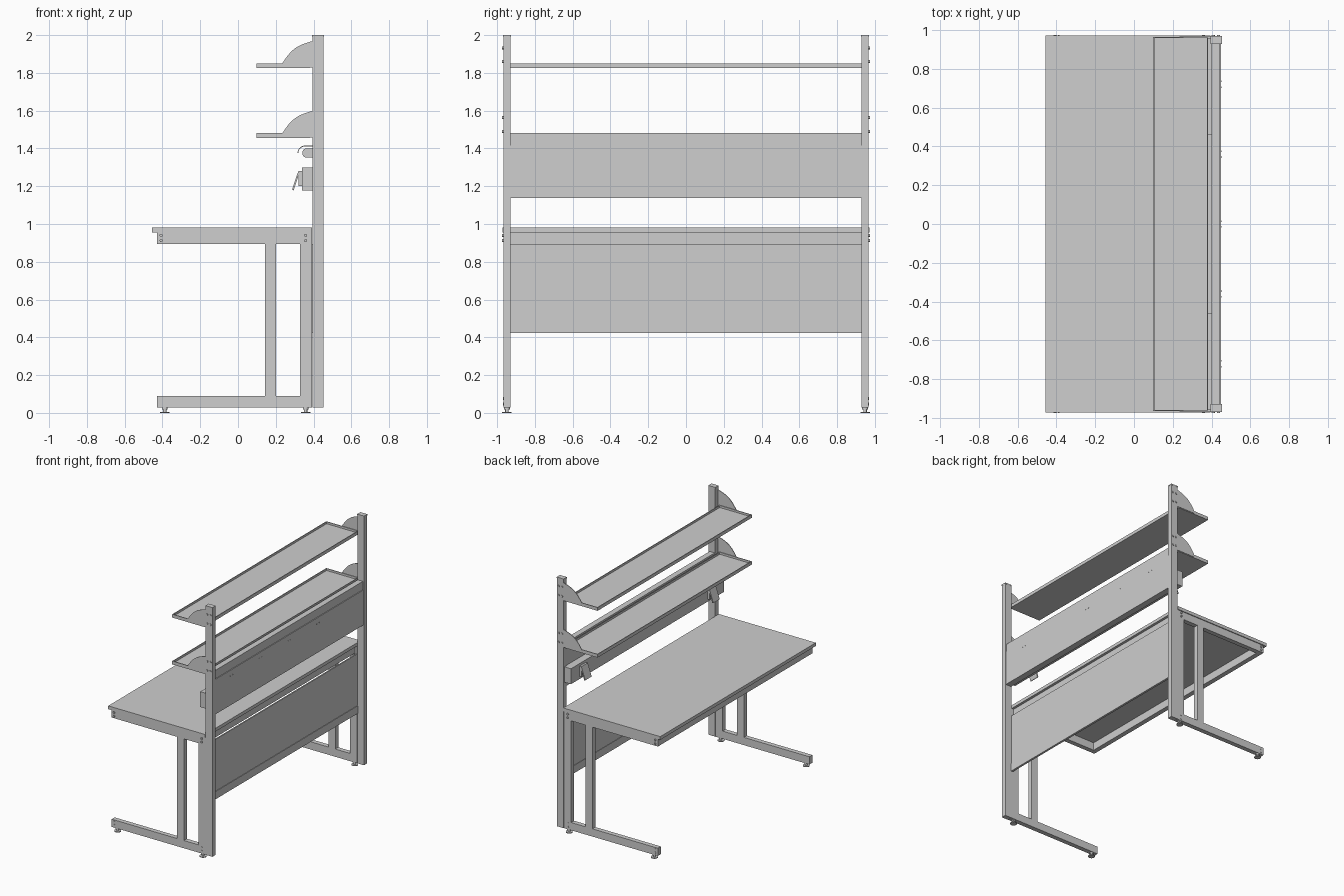
import bpy, bmesh, math
from mathutils import Matrix, Vector

cube = bpy.data.objects.get("Cube")
if cube:
    bpy.data.objects.remove(cube, do_unlink=True)

GREY = bpy.data.materials.new("light grey metal")
GREY.use_nodes = True
GREY.diffuse_color = (0.62, 0.62, 0.62, 1)
GREY.node_tree.nodes["Principled BSDF"].inputs["Base Color"].default_value = (0.62, 0.62, 0.62, 1)


def finish(name, bm):
    bmesh.ops.recalc_face_normals(bm, faces=bm.faces)
    mesh = bpy.data.meshes.new(name)
    bm.to_mesh(mesh)
    bm.free()
    mesh.materials.append(GREY)
    obj = bpy.data.objects.new(name, mesh)
    bpy.context.collection.objects.link(obj)
    return obj


def box(name, x, y, z):
    """Box from (low, high) pairs on each axis."""
    bm = bmesh.new()
    size = [b - a for a, b in (x, y, z)]
    mid = [(a + b) / 2 for a, b in (x, y, z)]
    bmesh.ops.create_cube(bm, size=1, matrix=Matrix.Translation(mid) @ Matrix.Diagonal((*size, 1)))
    return finish(name, bm)


def span(side, a, b):
    """Range a..b on the chosen side of y = 0."""
    return tuple(sorted((side * a, side * b)))


def disc(name, centre, radius, depth, axis="Z"):
    bm = bmesh.new()
    turn = {"X": Matrix.Rotation(math.pi / 2, 4, "Y"),
            "Y": Matrix.Rotation(math.pi / 2, 4, "X"), "Z": Matrix()}[axis]
    bmesh.ops.create_cone(bm, cap_ends=True, segments=16, radius1=radius, radius2=radius,
                          depth=depth, matrix=Matrix.Translation(centre) @ turn)
    return finish(name, bm)


def extrusion(name, profile, y):
    """Closed x-z profile swept along a y range."""
    bm = bmesh.new()
    face = bm.faces.new([bm.verts.new((px, y[0], pz)) for px, pz in profile])
    new = bmesh.ops.extrude_face_region(bm, geom=[face])["geom"]
    bmesh.ops.translate(bm, vec=Vector((0, y[1] - y[0], 0)),
                        verts=[v for v in new if isinstance(v, bmesh.types.BMVert)])
    return finish(name, bm)


FULL = (-0.929, 0.929)
SHELVES = {"lower": 1.455, "upper": 1.825}

# Worktop and its supporting rails
box("worktop", (-0.455, 0.393), (-0.972, 0.972), (0.956, 0.982))
box("front_rail", (-0.43, -0.392), FULL, (0.894, 0.956))
box("rear_rail", (0.335, 0.373), FULL, (0.894, 0.956))

# Side frames
for side, label in ((1, "left"), (-1, "right")):
    tube = span(side, 0.928, 0.965)
    box(label + "_side_rail", (-0.43, 0.392), tube, (0.894, 0.956))
    box(label + "_foot_beam", (-0.43, 0.392), tube, (0.029, 0.09))
    box(label + "_front_leg", (0.143, 0.202), tube, (0.09, 0.894))
    box(label + "_rear_leg", (0.329, 0.392), tube, (0.09, 0.894))
    box(label + "_upright", (0.394, 0.453), span(side, 0.928, 0.967), (0.029, 1.99))
    box(label + "_upright_cap", (0.393, 0.454), span(side, 0.927, 0.968), (1.99, 2.0))
    for x in (-0.388, 0.358):
        disc(label + "_foot_pad", (x, side * 0.948, 0.003), 0.025, 0.006)
        disc(label + "_foot_stem", (x, side * 0.948, 0.018), 0.009, 0.026)
        disc(label + "_foot_nut", (x, side * 0.948, 0.024), 0.015, 0.01)

    # Bolts on the outer faces
    for x in (-0.407, 0.358):
        for z in (0.048, 0.076):
            disc(label + "_beam_bolt", (x, side * 0.965, z), 0.008, 0.006, "Y")
        for z in (0.912, 0.94):
            disc(label + "_rail_bolt", (x, side * 0.967, z), 0.008, 0.012, "Y")
    for z in SHELVES.values():
        for x in (0.408, 0.436):
            for dz in (0.035, 0.108):
                disc(label + "_shelf_bolt", (x, side * 0.968, z + dz), 0.008, 0.01, "Y")

# Shelf trays with raised lips and curved end brackets
for label, z in SHELVES.items():
    box(label + "_shelf_base", (0.099, 0.381), (-0.963, 0.963), (z, z + 0.01))
    for x in ((0.099, 0.105), (0.375, 0.381)):
        box(label + "_shelf_long_lip", x, (-0.963, 0.963), (z + 0.01, z + 0.026))
    curve = []
    for i in range(13):
        t = i / 12
        bulge = 0.024 * math.sin(math.pi * t)
        curve.append((0.235 + 0.161 * t - 0.6 * bulge, z + 0.026 + 0.118 * t + 0.8 * bulge))
    for side in (1, -1):
        box(label + "_shelf_end_lip", (0.105, 0.375), span(side, 0.957, 0.963), (z + 0.01, z + 0.026))
        extrusion(label + "_shelf_bracket", [(0.396, z + 0.004), (0.235, z + 0.004)] + curve,
                  span(side, 0.962, 0.967))

# Lower panel set in at the front of the uprights, with a folded bottom band
box("modesty_panel", (0.384, 0.394), FULL, (0.485, 0.894))
box("modesty_panel_band", (0.381, 0.398), FULL, (0.424, 0.485))

# Upper panel flush with the back of the uprights, with a slightly recessed top band
box("back_panel", (0.398, 0.449), FULL, (1.138, 1.415))
box("back_panel_band", (0.398, 0.443), FULL, (1.415, 1.481))
for y in (-0.72, -0.36, 0, 0.36, 0.72):
    for dy in (-0.015, 0.015):
        disc("panel_screw", (0.449, y + dy, 1.37), 0.004, 0.004, "X")

# Power trunking with angled flap covers
box("power_trunking", (0.338, 0.399), (-0.955, 0.955), (1.178, 1.3))
for y in (0.81, -0.79):
    ends = (y - 0.04, y + 0.04)
    box("socket_box", (0.32, 0.338), ends, (1.2, 1.28))
    extrusion("socket_flap", [(0.32, 1.282), (0.327, 1.278), (0.295, 1.178), (0.286, 1.182)], ends)

# Task lamp: rounded tube under a curved hood
lamp = (-0.46, 0.46)
tube = [(0.364 + 0.024 * math.cos(t), 1.376 + 0.025 * math.sin(t))
        for t in (2 * math.pi * i / 20 for i in range(20))]
extrusion("lamp_tube", tube, lamp)
box("lamp_mount", (0.37, 0.399), lamp, (1.352, 1.4))


def hood_arc(r):
    return [(0.355 - r * math.cos(t), 1.375 + r * math.sin(t))
            for t in (math.pi / 2 * i / 8 for i in range(9))]


extrusion("lamp_hood", hood_arc(0.04) + [(0.399, 1.415), (0.399, 1.411)] + hood_arc(0.036)[::-1], lamp)

# Smooth only the rounded parts
for obj in bpy.context.scene.objects:
    if obj.type == "MESH" and ("lamp_" in obj.name or "foot_stem" in obj.name or "bolt" in obj.name):
        obj.data.shade_smooth()
        obj.data.set_sharp_from_angle(angle=math.radians(35))
